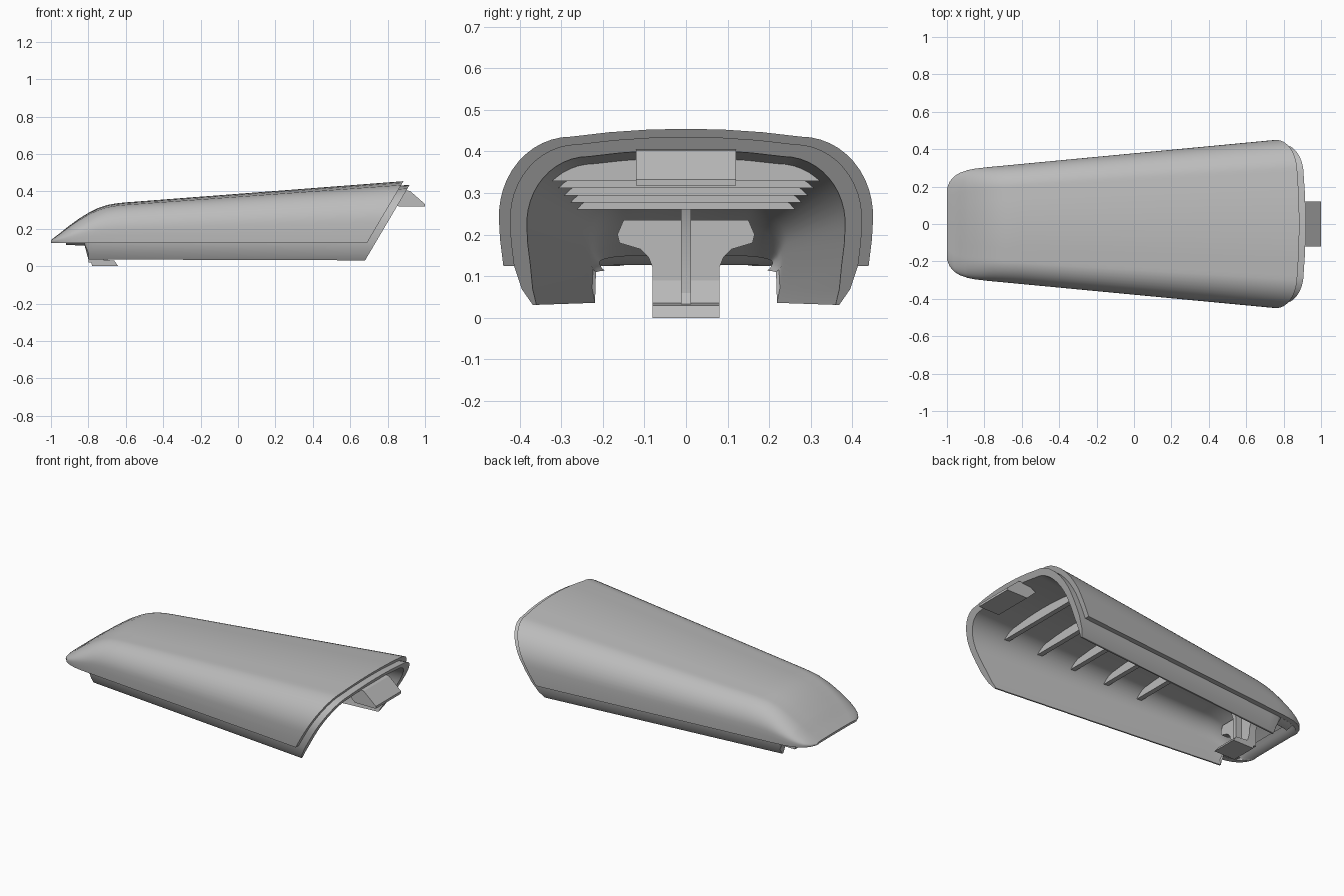
import bpy, bmesh, math
from mathutils import Vector

cube = bpy.data.objects.get("Cube")
if cube:
    bpy.data.objects.remove(cube)

grey = bpy.data.materials.new("plain_grey")
grey.use_nodes = True
grey.diffuse_color = (0.5, 0.5, 0.5, 1)
grey.node_tree.nodes["Principled BSDF"].inputs["Base Color"].default_value = (0.5, 0.5, 0.5, 1)

RIM = 0.125  # height of the shell's lower edge
TOP = [(-1, .14), (-.95, .178), (-.9, .218), (-.85, .254), (-.8, .285), (-.75, .31),
       (-.7, .327), (-.65, .336), (-.6, .341), (1.05, .467)]
WIDTH = [(-1, .19), (-.985, .228), (-.96, .256), (-.93, .274), (-.89, .288), (-.85, .296),
         (-.78, .304), (.75, .449), (1.05, .475)]


def lookup(table, x):
    """Straight-line interpolation in a table of (x, value)."""
    for (x0, v0), (x1, v1) in zip(table, table[1:]):
        if x <= x1:
            return v0 + (v1 - v0) * (x - x0) / (x1 - x0)
    return table[-1][1]


def arch(w, h):
    """Half-round arch in (y, z) from the -y foot over the crown to the +y foot."""
    rise = h - RIM
    spring, shoulder = RIM + .34 * rise, h - .055 * rise
    half = [(w * .99, RIM), (w, RIM + .2 * rise)]
    for i in range(13):
        a = math.pi / 2 * i / 12
        half.append((w * (.6 + .4 * math.cos(a)), spring + (shoulder - spring) * math.sin(a)))
    half += [(w * .4, h - .024 * rise), (w * .2, h - .006 * rise)]
    return [(-y, z) for y, z in half] + [(0, h)] + half[::-1]


def finish(name, bm, angle=30):
    bmesh.ops.recalc_face_normals(bm, faces=bm.faces[:])
    me = bpy.data.meshes.new(name)
    bm.to_mesh(me)
    bm.free()
    me.materials.append(grey)
    ob = bpy.data.objects.new(name, me)
    bpy.context.collection.objects.link(ob)
    bpy.ops.object.select_all(action='DESELECT')
    ob.select_set(True)
    bpy.context.view_layer.objects.active = ob
    bpy.ops.object.shade_smooth_by_angle(angle=math.radians(angle))
    return ob


def loft(name, stations, section, cut_x):
    """Loft closed sections along x, then slice the open end on a slant."""
    bm = bmesh.new()
    rings = [[bm.verts.new((x, y, z)) for y, z in section(x)] for x in stations]
    n = len(rings[0])
    for a, b in zip(rings, rings[1:]):
        for i in range(n):
            j = (i + 1) % n
            bm.faces.new((a[i], a[j], b[j], b[i]))
    bm.faces.new(rings[0])
    res = bmesh.ops.bisect_plane(bm, geom=bm.verts[:] + bm.edges[:] + bm.faces[:],
                                 plane_co=(cut_x, 0, RIM), plane_no=Vector((1, 0, -.59)).normalized(),
                                 clear_outer=True)
    edges = [e for e in res["geom_cut"] if isinstance(e, bmesh.types.BMEdge)]
    bmesh.ops.contextual_create(bm, geom=edges)
    return finish(name, bm)


def prism(name, pts, axis, a, b):
    """Extrude a flat outline along x (outline in y, z) or y (outline in x, z)."""
    bm = bmesh.new()
    place = (lambda p, t: (t, p[0], p[1])) if axis == "x" else (lambda p, t: (p[0], t, p[1]))
    lo = [bm.verts.new(place(p, a)) for p in pts]
    hi = [bm.verts.new(place(p, b)) for p in pts]
    bm.faces.new(lo)
    bm.faces.new(hi)
    for i in range(len(pts)):
        j = (i + 1) % len(pts)
        bm.faces.new((lo[i], lo[j], hi[j], hi[i]))
    return finish(name, bm)


# Outer shell with a closed, sloping nose
def shell_section(x):
    w, h = lookup(WIDTH, x), lookup(TOP, x)
    return arch(w, h) + arch(w - .03, max(h - .03, RIM + .002))[::-1]


shell_x = sorted({x for x, _ in TOP + WIDTH})
loft("outer_shell", shell_x, shell_section, .69)


# Inner lip: lines the shell, drops below its rim and stands proud at the open end
def lip_section(x):
    w, h = lookup(WIDTH, x), lookup(TOP, x)
    foot = lookup([(-.93, .114), (-.82, .11), (-.8, .036), (1.05, .03)], x)
    mid = RIM + (foot - RIM) * .6
    outer = [(w - .05, mid), (w - .074, foot)]
    inner = [(w - .076, mid), (w - .083, foot)]
    left = [(-y, z) for y, z in outer[::-1]]
    right = [(-y, z) for y, z in inner]
    return (left + arch(w - .03, h - .022) + outer
            + inner[::-1] + arch(w - .07, h - .052)[::-1] + right)


lip_x = [-.92, -.88, -.82, -.8, -.75, -.7, -.65, -.6, .75, 1.05]
loft("inner_lip", lip_x, lip_section, .735)

# Cross ribs hanging from the ceiling
for i in range(5):
    x = .65 - .2225 * i
    w, h = lookup(WIDTH, x), lookup(TOP, x)
    outline = [p for p in arch(w - .045, h - .035) if p[1] > h - .108]
    end = outline[-1][0] + .008
    outline = [(-end, h - .108)] + outline + [(end, h - .108)]
    prism(f"ceiling_rib_{i + 1}", outline, "x", x - .03, x)

# Wedge latch at the open end
prism("end_latch", [(.80, .375), (.86, .318), (1, .318), (1, .332), (.92, .402), (.86, .41)],
      "y", -.12, .12)

# Nose tab: flared web, hooked foot and stiffening gusset
half = [(.08, .02), (.08, .12), (.09, .145), (.11, .165), (.16, .18), (.165, .2), (.15, .235)]
prism("tab_web", half + [(-y, z) for y, z in half[::-1]], "x", -.8, -.755)
prism("tab_foot", [(-.8, .09), (-.78, 0), (-.64, 0), (-.662, .03), (-.74, .036), (-.755, .09)],
      "y", -.08, .08)
prism("tab_gusset", [(-.77, .02), (-.69, .02), (-.715, .06), (-.715, .2), (-.68, .275), (-.77, .255)],
      "y", -.012, .012)
